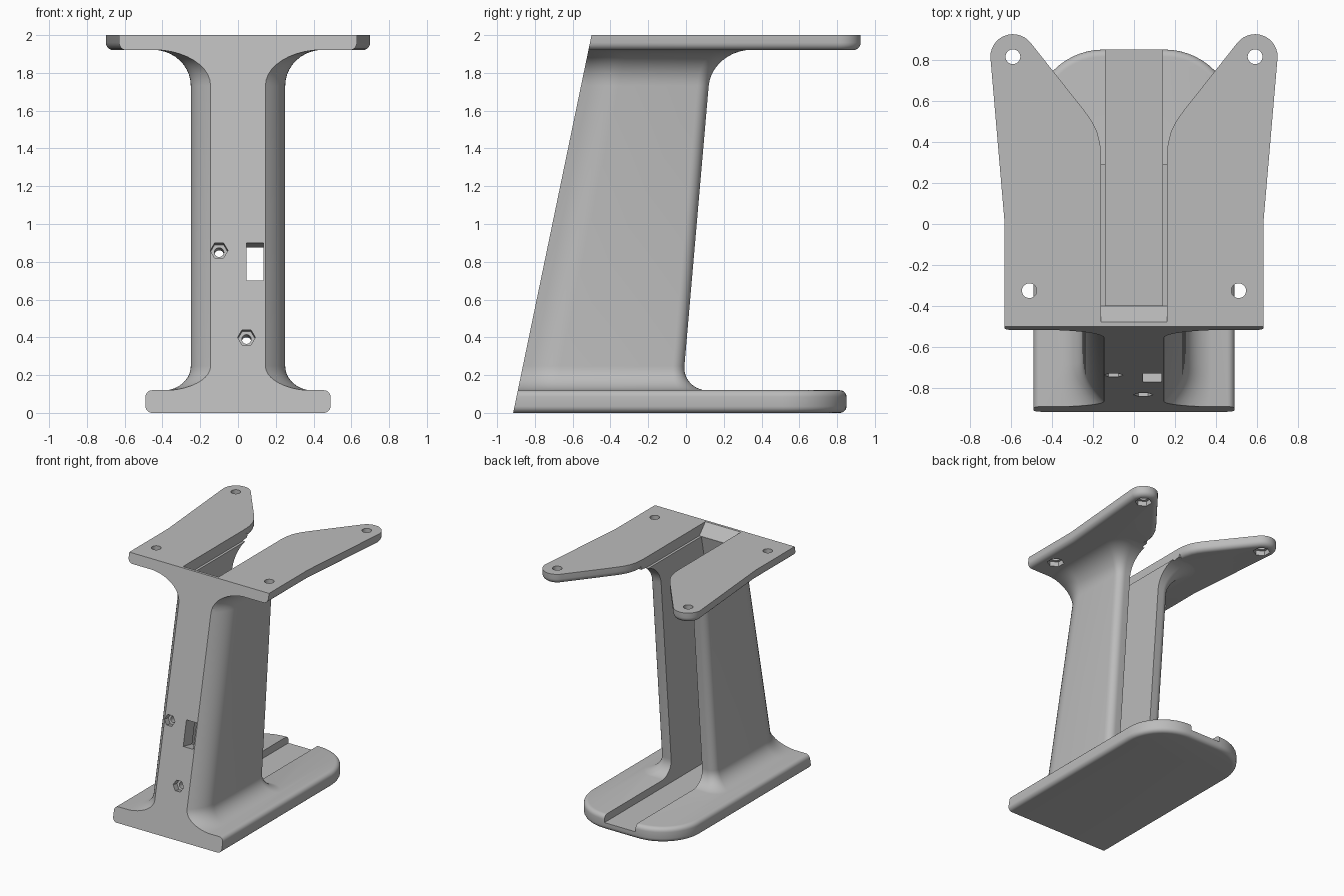
import bpy, bmesh, math
from mathutils import Matrix, Vector

if "Cube" in bpy.data.objects:
    bpy.data.objects.remove(bpy.data.objects["Cube"], do_unlink=True)

grey = bpy.data.materials.new("light_grey")
grey.use_nodes = True
grey.diffuse_color = (0.5, 0.5, 0.5, 1)
grey.node_tree.nodes["Principled BSDF"].inputs["Base Color"].default_value = grey.diffuse_color

SLOPE = 0.2075
TILT = math.atan(SLOPE)


def front(z):
    return -0.915 + SLOPE * z


def finish(name, bm):
    bmesh.ops.recalc_face_normals(bm, faces=bm.faces)
    mesh = bpy.data.meshes.new(name)
    bm.to_mesh(mesh)
    bm.free()
    mesh.materials.append(grey)
    obj = bpy.data.objects.new(name, mesh)
    bpy.context.collection.objects.link(obj)
    return obj


def arc(cx, cy, r, a0, a1, n):
    steps = [math.radians(a0 + (a1 - a0) * i / n) for i in range(n + 1)]
    return [(cx + r * math.cos(a), cy + r * math.sin(a)) for a in steps]


def mirrored(half):
    return half + [(-x, y) for x, y in reversed(half)]


def loft(name, rings):
    bm = bmesh.new()
    loops = [[bm.verts.new(p) for p in ring] for ring in rings]
    for a, b in zip(loops, loops[1:]):
        for i in range(len(a)):
            j = (i + 1) % len(a)
            bm.faces.new((a[i], a[j], b[j], b[i]))
    bm.faces.new(loops[0])
    bm.faces.new(loops[-1])
    return finish(name, bm)


def plate(name, outline, z0, z1, radius, round_top):
    bm = bmesh.new()
    low = bm.faces.new([bm.verts.new((x, y, z0)) for x, y in outline])
    bmesh.ops.extrude_face_region(bm, geom=[low])
    bm.verts.ensure_lookup_table()
    for v in bm.verts[len(outline):]:
        v.co.z = z1
    bm.faces.ensure_lookup_table()
    if low.is_valid and len(low.link_loops if hasattr(low, "link_loops") else low.verts) and len(bm.faces) == len(outline) + 1:
        bm.faces.new(list(bm.verts)[:len(outline)])
    rims = [e for e in bm.edges if all(abs(v.co.z - z0) < 1e-5 for v in e.verts)
            or (round_top and all(abs(v.co.z - z1) < 1e-5 for v in e.verts))]
    bmesh.ops.recalc_face_normals(bm, faces=bm.faces)
    bmesh.ops.bevel(bm, geom=rims, offset=radius, segments=5, profile=0.5, affect='EDGES')
    return finish(name, bm)


def prism_x(name, half_width, side):
    return loft(name, [[(x, y, z) for y, z in side] for x in (-half_width, half_width)])


def cylinder(name, sides, r, depth, matrix):
    bm = bmesh.new()
    bmesh.ops.create_cone(bm, cap_ends=True, segments=sides, radius1=r, radius2=r,
                          depth=depth, matrix=matrix)
    return finish(name, bm)


def box(name, size, matrix):
    bm = bmesh.new()
    bmesh.ops.create_cube(bm, size=1, matrix=matrix @ Matrix.Diagonal((*size, 1)))
    return finish(name, bm)


def boolean(target, tool, operation):
    mod = target.modifiers.new(tool.name, 'BOOLEAN')
    mod.operation, mod.solver, mod.object = operation, 'EXACT', tool
    bpy.context.view_layer.objects.active = target
    bpy.ops.object.modifier_apply(modifier=mod.name)
    bpy.data.objects.remove(tool, do_unlink=True)


# Foot plate with a rounded rear end
base = plate("foot_plate", mirrored([(0.49, -1.1)] + arc(0.15, 0.51, 0.34, 0, 90, 14)),
             0, 0.12, 0.035, True)

# Mounting plate with two splayed arms
inner = [(0.51, 0.89), (0.24, 0.55), (0.205, 0.50), (0.18, 0.45), (0.165, 0.39), (0.16, 0.33)]
arm = [(0.63, -0.7), (0.63, 0)] + arc(0.59, 0.815, 0.11, 0, 140, 14) + inner[1:]
top = plate("mounting_plate", mirrored(arm), 1.92, 2.0, 0.04, False)


# Column section: narrow front, rounded sides and rear corners, flared at both ends
def section(z, flare, side, nose, rear):
    f, back = front(z), -0.03 + 0.0867 * z + flare * rear
    wide, slim = 0.25 + flare * side, 0.145 + flare * nose
    r = 0.06 + 0.5 * flare * rear
    half = [(slim, f - 0.1)]
    for i in range(9):
        s = i / 8
        half.append((slim + (wide - slim) * (1 - (1 - s) ** 2), f + 0.2 * s))
    half += arc(wide - r, back - r, r, 0, 90, 8)
    return [(x, y, z) for x, y in mirrored(half)]


N = 10
rings = [section(0.07, 1, 0.15, 0.255, 0.14)]
for i in range(N + 1):
    a = math.pi / 2 * i / N
    rings.append(section(0.118 + 0.13 * (1 - math.cos(a)), 1 - math.sin(a), 0.15, 0.255, 0.14))
for i in range(N + 1):
    a = math.pi / 2 * i / N
    rings.append(section(1.922 - 0.19 * (1 - math.sin(a)), 1 - math.cos(a), 0.20, 0.30, 0.21))
rings.append(section(1.96, 1, 0.20, 0.30, 0.21))
stand = loft("stand_body", rings)
boolean(stand, base, 'UNION')
boolean(stand, top, 'UNION')

# Slanted front face
boolean(stand, prism_x("front_trim", 1.5, [(front(-0.2), -0.2), (front(2.2), 2.2),
                                           (-2, 2.2), (-2, -0.2)]), 'DIFFERENCE')

# Cable channel, open to the rear and the top
wall = 0.12
boolean(stand, prism_x("channel", 0.14, [(front(0.06) + wall, 0.06), (front(2.1) + wall, 2.1),
                                         (1.3, 2.1), (1.3, 0.06)]), 'DIFFERENCE')
boolean(stand, prism_x("plate_slot", 0.16, [(-0.40, 1.915), (-0.488, 2.01),
                                            (1.3, 2.01), (1.3, 1.915)]), 'DIFFERENCE')


# Frame on the front face, with local z along its normal
def on_front(x, z):
    return Matrix.Translation((x, front(z), z)) @ Matrix.Rotation(math.pi / 2 - TILT, 4, 'X')


# Cable window and two screw holes with nut pockets
boolean(stand, box("window", (0.09, 0.205, 0.4), on_front(0.09, 0.8)), 'DIFFERENCE')
for x, z in ((-0.10, 0.86), (0.045, 0.40)):
    m = on_front(x, z)
    boolean(stand, cylinder("screw_hole", 20, 0.025, 0.4, m), 'DIFFERENCE')
    boolean(stand, cylinder("nut_pocket", 6, 0.047, 0.1, m @ Matrix.Rotation(math.pi / 6, 4, 'Z')),
            'DIFFERENCE')

# Plate bolt holes with nut pockets underneath
for s in (-1, 1):
    for x, y in ((0.59, 0.815), (0.51, -0.325)):
        boolean(stand, cylinder("bolt_hole", 24, 0.036, 0.3,
                                Matrix.Translation((s * x, y, 2))), 'DIFFERENCE')
        boolean(stand, cylinder("bolt_pocket", 6, 0.065, 0.1,
                                Matrix.Translation((s * x, y, 1.91))), 'DIFFERENCE')

bpy.ops.object.select_all(action='DESELECT')
stand.select_set(True)
bpy.context.view_layer.objects.active = stand
bpy.ops.object.shade_smooth_by_angle(angle=math.radians(30))
